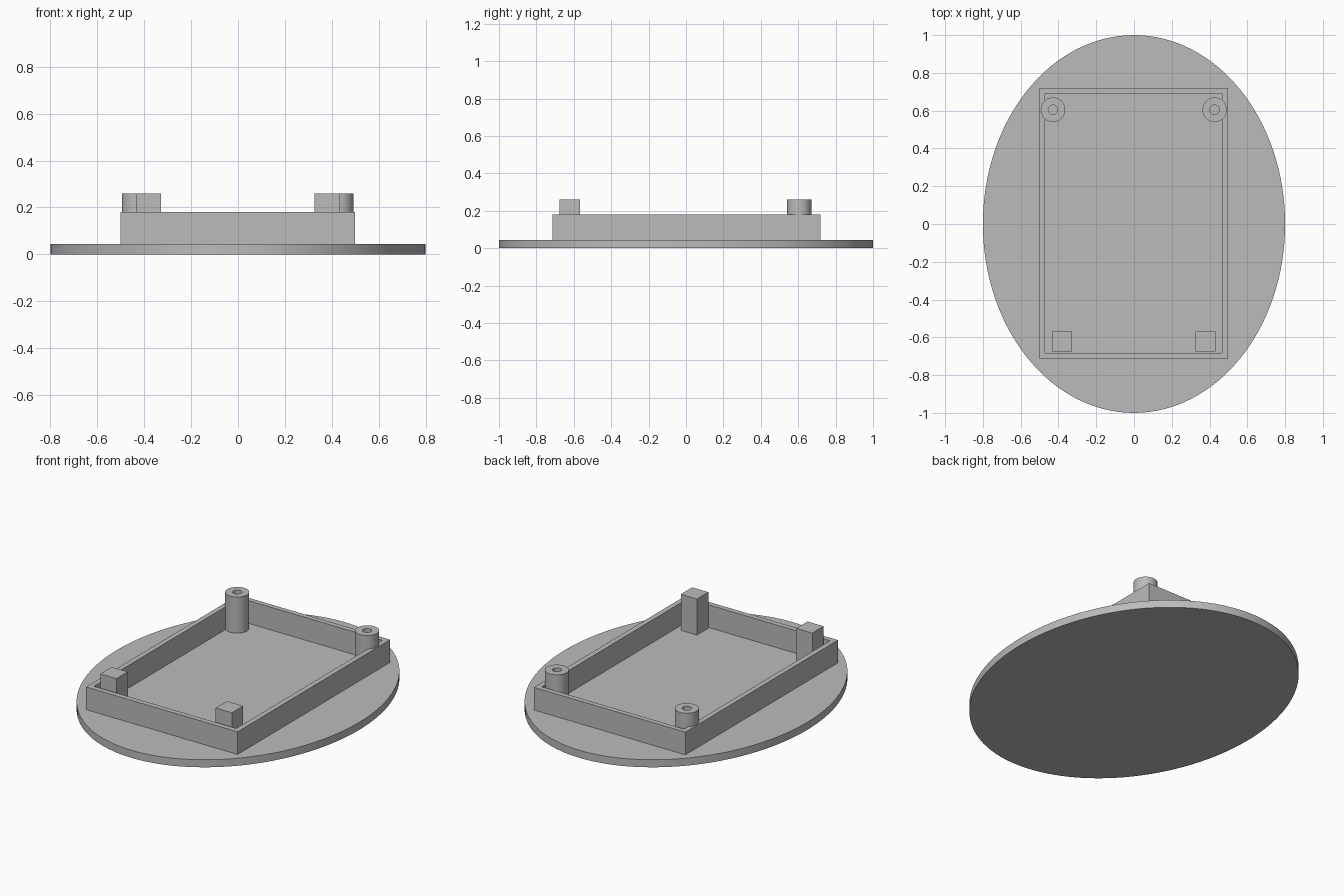
import bpy
import bmesh
from math import cos, sin, tau, radians

cube = bpy.data.objects.get("Cube")
if cube:
    bpy.data.objects.remove(cube, do_unlink=True)

grey = bpy.data.materials.new("plain grey")
grey.use_nodes = True
colour = (0.5, 0.5, 0.5, 1)
grey.diffuse_color = colour
grey.node_tree.nodes["Principled BSDF"].inputs["Base Color"].default_value = colour

PLATE_TOP, WALL_TOP, POST_TOP = 0.045, 0.18, 0.26


def ellipse(cx, cy, rx, ry, n):
    return [(cx + rx * cos(tau * i / n), cy + ry * sin(tau * i / n)) for i in range(n)]


def rectangle(x0, x1, y0, y1):
    return [(x0, y0), (x1, y0), (x1, y1), (x0, y1)]


def extrude_outline(name, outer, z0, z1, inner=None, smooth=False):
    """Closed prism from an outline; an inner outline of equal length makes a through hole."""
    bm = bmesh.new()
    n = len(outer)

    def loop(points, z):
        return [bm.verts.new((x, y, z)) for x, y in points]

    def bridge(a, b):
        for i in range(n):
            j = (i + 1) % n
            bm.faces.new((a[i], a[j], b[j], b[i]))

    low, high = loop(outer, z0), loop(outer, z1)
    bridge(low, high)
    if inner:
        in_low, in_high = loop(inner, z0), loop(inner, z1)
        bridge(high, in_high)
        bridge(in_high, in_low)
        bridge(in_low, low)
    else:
        bm.faces.new(low[::-1])
        bm.faces.new(high)
    bmesh.ops.recalc_face_normals(bm, faces=bm.faces[:])
    mesh = bpy.data.meshes.new(name)
    bm.to_mesh(mesh)
    bm.free()
    mesh.materials.append(grey)
    obj = bpy.data.objects.new(name, mesh)
    bpy.context.collection.objects.link(obj)
    if smooth:
        bpy.ops.object.select_all(action="DESELECT")
        obj.select_set(True)
        bpy.context.view_layer.objects.active = obj
        bpy.ops.object.shade_smooth_by_angle(angle=radians(30))
    return obj


# Oval base plate
extrude_outline("base_plate", ellipse(0, 0, 0.8, 1, 128), 0, PLATE_TOP, smooth=True)

# Rectangular rim wall
extrude_outline("rim_wall", rectangle(-0.5, 0.498, -0.715, 0.72), PLATE_TOP, WALL_TOP,
                inner=rectangle(-0.47, 0.467, -0.684, 0.69))

# Hollow round posts at the back, square posts at the front
for side, s in (("left", 1), ("right", -1)):
    x = s * 0.428 - 0.001
    extrude_outline(side + "_screw_post", ellipse(x, 0.605, 0.065, 0.065, 48),
                    PLATE_TOP, POST_TOP,
                    inner=ellipse(x, 0.605, 0.025, 0.025, 48), smooth=True)
    x = s * 0.38 - 0.001
    extrude_outline(side + "_square_post",
                    rectangle(x - 0.053, x + 0.053, -0.675, -0.568),
                    PLATE_TOP, POST_TOP)
